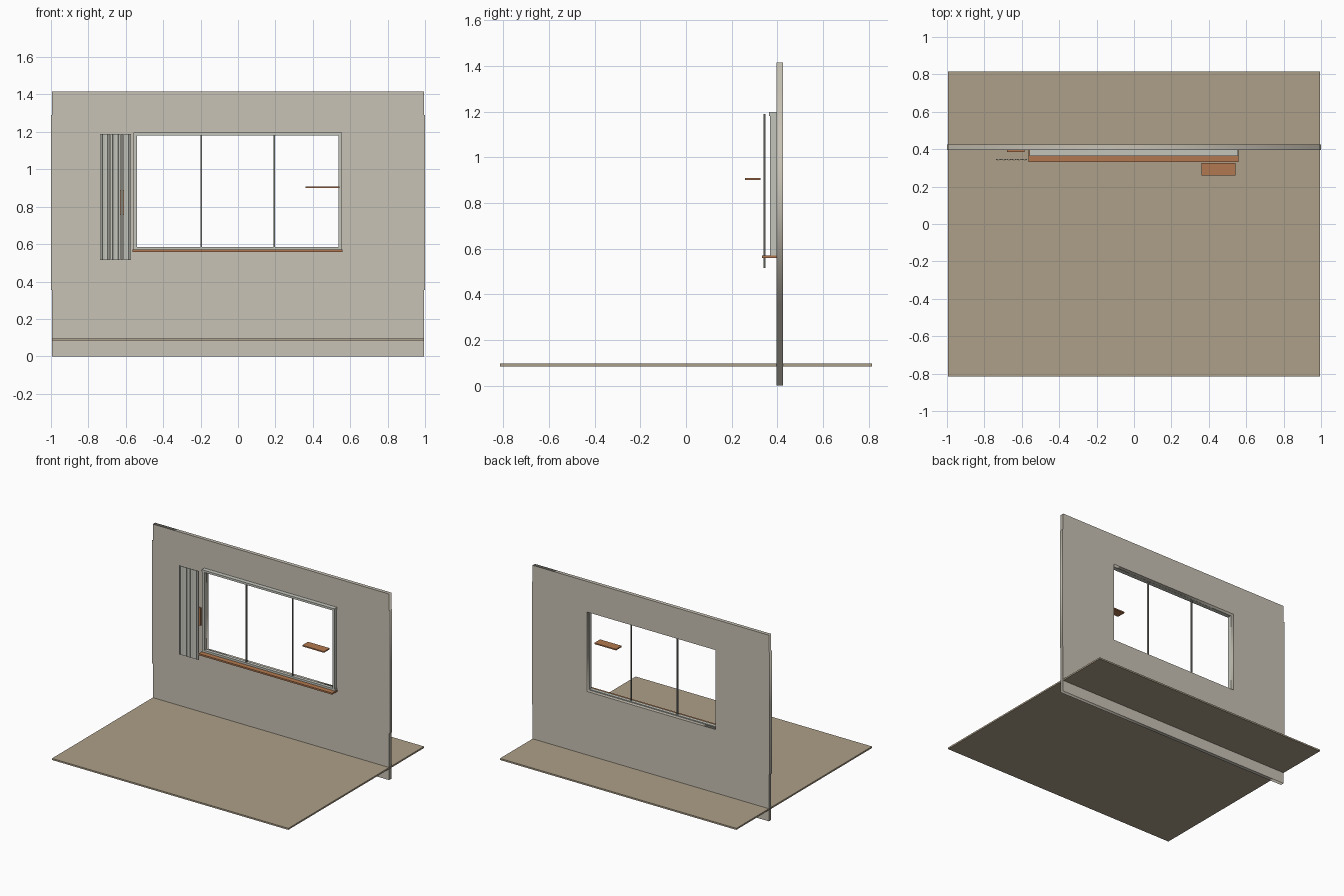
import bpy, math

if "Cube" in bpy.data.objects:
    bpy.data.objects.remove(bpy.data.objects["Cube"])


def material(name, rgb):
    m = bpy.data.materials.new(name)
    m.diffuse_color = (*rgb, 1)
    m.use_nodes = True
    m.node_tree.nodes["Principled BSDF"].inputs["Base Color"].default_value = m.diffuse_color
    return m


PLASTER = material("plaster", (0.58, 0.54, 0.46))
FLOOR = material("floor_boards", (0.42, 0.35, 0.25))
PAINT = material("frame_paint", (0.55, 0.56, 0.50))
WOOD = material("wood", (0.45, 0.19, 0.08))
DARK = material("mullion_metal", (0.25, 0.25, 0.23))


def box(name, x, y, z, mat, turn=0):
    """Box from (min, max) pairs, optionally turned about its vertical axis."""
    spans = (x, y, z)
    bpy.ops.mesh.primitive_cube_add(size=1, location=[(a + b) / 2 for a, b in spans])
    o = bpy.context.object
    o.name = name
    o.scale = [b - a for a, b in spans]
    bpy.ops.object.transform_apply(location=False, rotation=False, scale=True)
    o.rotation_euler.z = turn
    o.data.materials.append(mat)
    return o


def flat_panel(name, loops, y, mat):
    """Extruded x/z outline; inner loops become openings."""
    c = bpy.data.curves.new(name, 'CURVE')
    c.dimensions = '2D'
    c.fill_mode = 'BOTH'
    c.extrude = (y[1] - y[0]) / 2
    for pts in loops:
        s = c.splines.new('POLY')
        s.points.add(len(pts) - 1)
        for p, (px, pz) in zip(s.points, pts):
            p.co = (px, pz, 0, 1)
        s.use_cyclic_u = True
    o = bpy.data.objects.new(name, c)
    bpy.context.collection.objects.link(o)
    o.rotation_euler.x = math.pi / 2
    o.location.y = (y[0] + y[1]) / 2
    c.materials.append(mat)
    bpy.ops.object.select_all(action='DESELECT')
    o.select_set(True)
    bpy.context.view_layer.objects.active = o
    bpy.ops.object.convert(target='MESH')
    return bpy.context.object


def rect(x0, x1, z0, z1):
    return [(x0, z0), (x1, z0), (x1, z1), (x0, z1)]


# Wall with slightly proud ends and a window opening
right_edge = [(0.994, 0), (0.994, 0.355), (1, 0.355), (1, 1.29), (0.994, 1.29), (0.994, 1.415)]
left_edge = [(-x, z) for x, z in reversed(right_edge)]
flat_panel("wall", [right_edge + left_edge, rect(-0.543, 0.538, 0.578, 1.182)],
           (0.396, 0.424), PLASTER)

# Floor slab passing through the wall
box("floor", (-0.994, 0.994), (-0.815, 0.815), (0.084, 0.096), FLOOR)

# Window frame
box("frame_head", (-0.56, 0.555), (0.364, 0.396), (1.181, 1.197), PAINT)
box("frame_bottom", (-0.56, 0.555), (0.37, 0.396), (0.57, 0.585), PAINT)
for side, x in (("left", (-0.558, -0.541)), ("right", (0.536, 0.553))):
    box("frame_jamb_" + side, x, (0.368, 0.396), (0.57, 1.182), PAINT)
for i, x in enumerate((-0.197, 0.193)):
    box(f"mullion_{i + 1}", (x - 0.004, x + 0.004), (0.376, 0.388), (0.58, 1.182), DARK)

# Wooden window sill and shelf
box("window_sill", (-0.565, 0.56), (0.332, 0.396), (0.558, 0.57), WOOD)
box("shelf", (0.36, 0.542), (0.258, 0.327), (0.9, 0.909), WOOD)

# Stacked vertical blind slats
COUNT = 12
for i in range(COUNT):
    x = -0.732 + i * 0.154 / (COUNT - 1)
    box(f"blind_slat_{i + 1}", (x - 0.006, x + 0.006), (0.3415, 0.3465), (0.515, 1.19),
        PAINT, math.radians(12 if i % 2 else -12))

# Wooden wall plaque behind the blind
box("wall_plaque", (-0.68, -0.585), (0.386, 0.396), (0.755, 0.89), WOOD)
